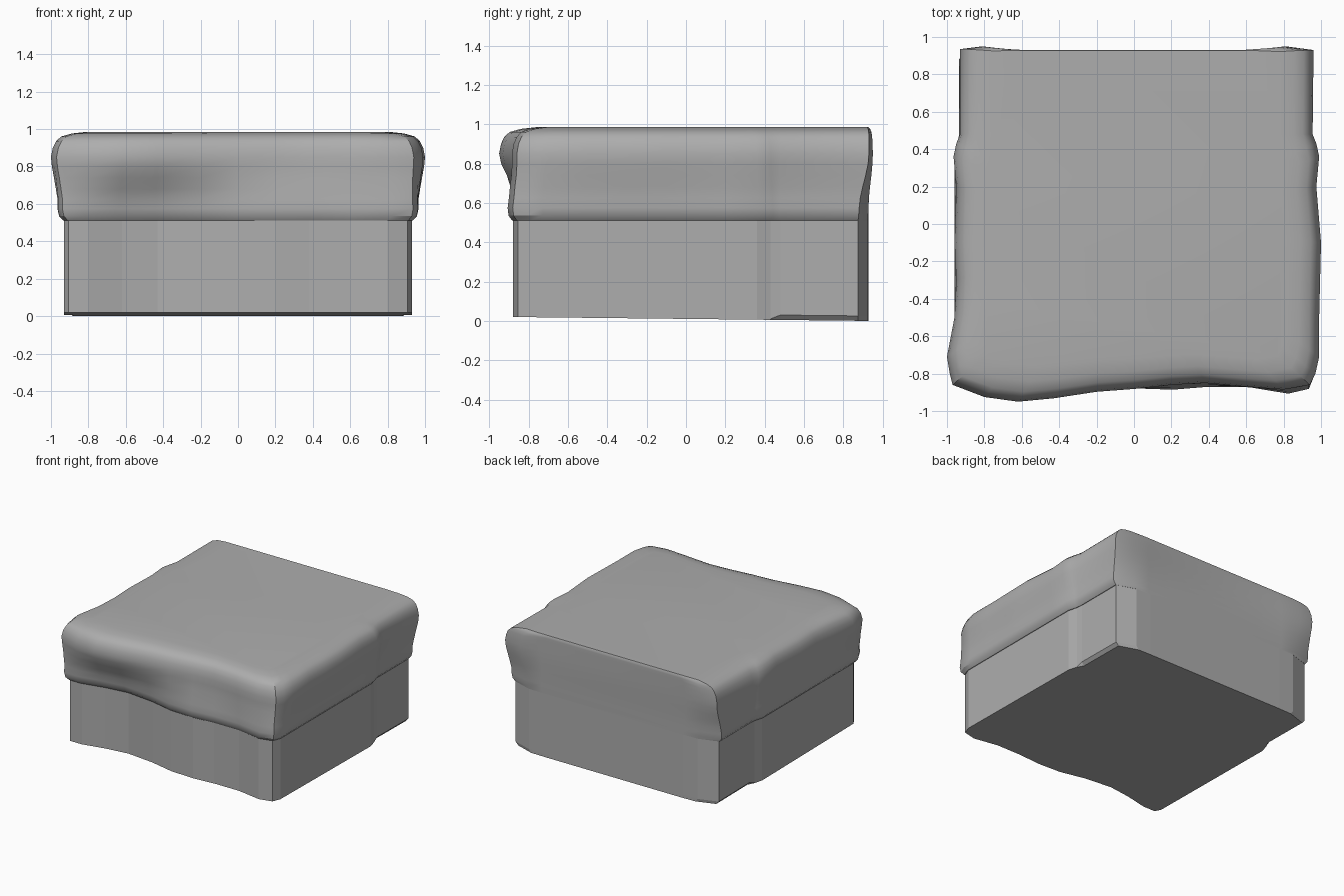
import bpy
import bmesh
import math

if "Cube" in bpy.data.objects:
    bpy.data.objects.remove(bpy.data.objects["Cube"], do_unlink=True)

stone = bpy.data.materials.new("grey stone")
stone.use_nodes = True
grey = (0.42, 0.42, 0.42, 1)
stone.diffuse_color = grey
stone.node_tree.nodes["Principled BSDF"].inputs["Base Color"].default_value = grey

# Plan of the front edge, left to right: x, wall y, rim y
front = [(-0.8, -0.845, -0.925), (-0.62, -0.805, -0.95), (-0.43, -0.78, -0.932),
         (-0.2, -0.805, -0.897), (0, -0.85, -0.882), (0.2, -0.86, -0.86), (0.38, -0.845, -0.85),
         (0.6, -0.845, -0.87), (0.8, -0.88, -0.885)]
# Plan of the sides, front to back: y, wall x, right rim x, left rim x
side = [(-0.71, 0.93, 0.99, 1.0), (-0.5, 0.93, 0.99, 0.96),
        (-0.3, 0.93, 0.995, 0.95), (-0.1, 0.93, 1.0, 0.96), (0.2, 0.93, 0.975, 0.95),
        (0.36, 0.93, 0.99, 0.965), (0.43, 0.91, 0.975, 0.95)]
# Plan of the back, right to left: wall point, rim point
back = [((0.905, 0.48), (0.955, 0.48)), ((0.905, 0.875), (0.96, 0.93)),
        ((0.75, 0.925), (0.81, 0.95)), ((0.62, 0.928), (0.64, 0.93)),
        ((-0.62, 0.928), (-0.64, 0.93)), ((-0.75, 0.925), (-0.81, 0.95)),
        ((-0.905, 0.875), (-0.93, 0.935)), ((-0.905, 0.48), (-0.93, 0.48))]

# Closed outline with cut front corners
outline = [((x, yw), (x, yr)) for x, yw, yr in front]
outline += [((0.905, -0.855), (0.94, -0.86)), ((0.93, -0.79), (0.97, -0.8))]
outline += [((xw, y), (xr, y)) for y, xw, xr, _ in side]
outline += back
outline += [((-xw, y), (-xl, y)) for y, xw, _, xl in reversed(side)]
outline += [((-0.93, -0.8), (-0.985, -0.8)), ((-0.905, -0.845), (-0.97, -0.86))]


def loft(name, rings):
    """Skin closed rings of equal length and cap both ends."""
    bm = bmesh.new()
    loops = [[bm.verts.new(p) for p in ring] for ring in rings]
    n = len(loops[0])
    for low, high in zip(loops, loops[1:]):
        for i in range(n):
            j = (i + 1) % n
            bm.faces.new((low[i], low[j], high[j], high[i]))
    bm.faces.new(reversed(loops[0]))
    bm.faces.new(loops[-1])
    bmesh.ops.recalc_face_normals(bm, faces=bm.faces)
    mesh = bpy.data.meshes.new(name)
    bm.to_mesh(mesh)
    bm.free()
    mesh.materials.append(stone)
    obj = bpy.data.objects.new(name, mesh)
    bpy.context.collection.objects.link(obj)
    return obj


def smooth(obj, degrees):
    bpy.ops.object.select_all(action="DESELECT")
    obj.select_set(True)
    bpy.context.view_layer.objects.active = obj
    bpy.ops.object.shade_smooth_by_angle(angle=math.radians(degrees))


# Straight lower wall: underside dropping to the back, bevelled along the back sides
wall = [p[0] for p in outline]
loft("cliff_wall", [
    [(x * (0.975 if y > 0.45 else 1), y, 0.01 - 0.011 * y) for x, y in wall],
    [(x, y, 0.01 - 0.011 * y + (0.025 if y > 0.45 else 0.005)) for x, y in wall],
    [(x, y, 0.515) for x, y in wall]])


def rim_ring(z, blend, swell, inset):
    """Outline between wall and rim, swollen outwards and drawn in at the top."""
    grow = (1 + swell) * (1 - inset)
    ring = []
    for (xw, yw), (xr, yr) in outline:
        x = (xw + (xr - xw) * blend) * grow
        y = yw + (yr - yw) * blend
        # the back stays upright, its bulging corners flattening towards the top
        y = y * grow if yw < 0.45 else min(y, 0.95 - 0.13 * inset)
        ring.append((x, y, z))
    return ring


# Soft overhanging rim: height, blend, swell, inset
profile = [(0.51, 0, 0.005, 0), (0.535, 0.05, 0.025, 0), (0.575, 0.1, 0.03, 0),
           (0.625, 0.2, 0.022, 0), (0.68, 0.42, 0.015, 0), (0.74, 0.7, 0.005, 0),
           (0.8, 0.93, 0, 0), (0.85, 1, 0, 0), (0.9, 1, 0, 0.01), (0.935, 1, 0, 0.027),
           (0.96, 0.98, 0, 0.053), (0.976, 0.93, 0, 0.105), (0.985, 0.85, 0, 0.18)]
smooth(loft("overhanging_rim", [rim_ring(*step) for step in profile]), 30)
